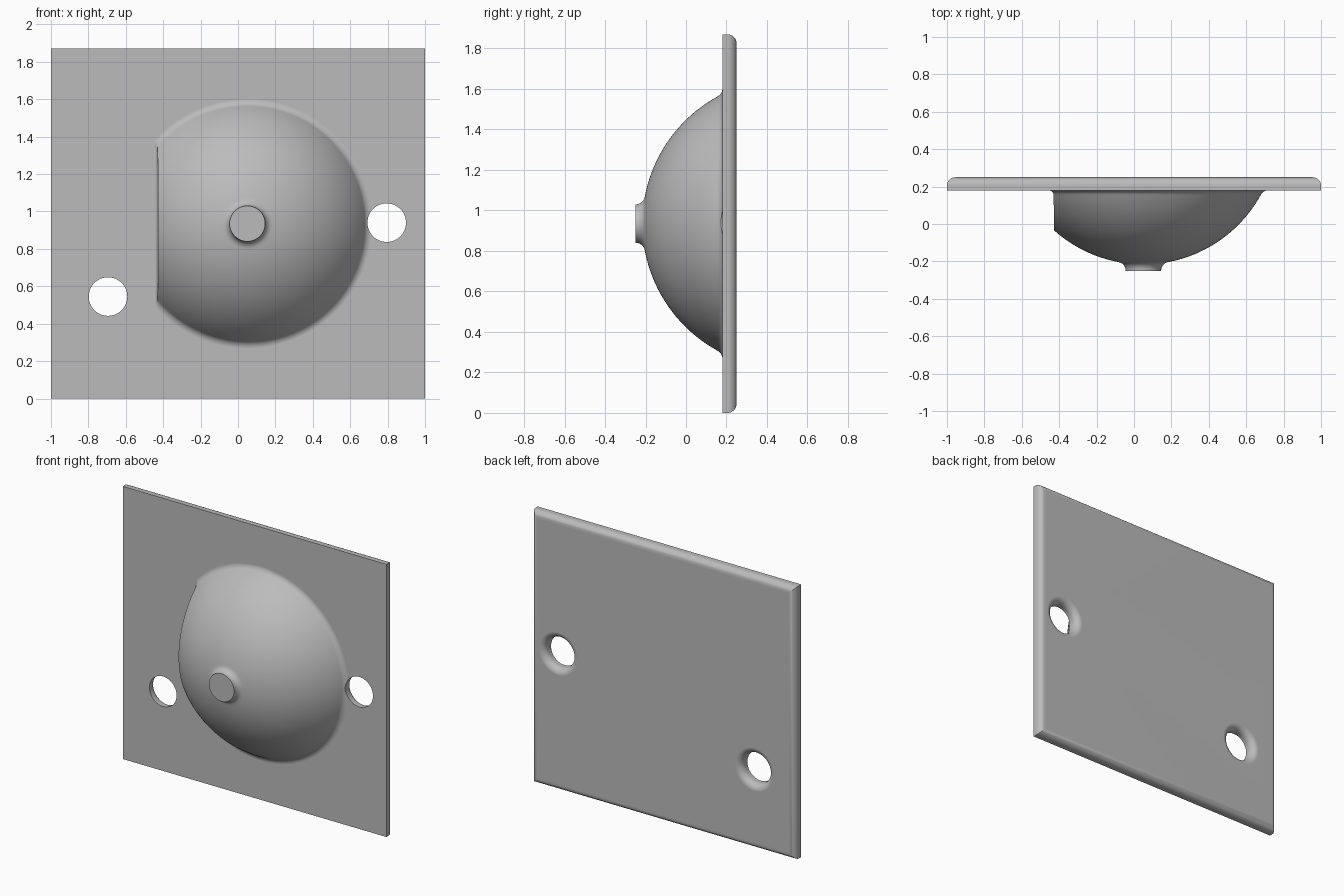
import bpy, bmesh
from math import sin, cos, pi, sqrt, atan2, radians

cube = bpy.data.objects.get("Cube")
if cube:
    bpy.data.objects.remove(cube, do_unlink=True)

FRONT, BACK, HEIGHT = 0.18, 0.25, 1.87      # plate faces and height
CX, CZ = 0.05, 0.935                        # dome axis
R, CY = 0.716, 0.5                          # dome sphere radius and centre depth
F = 0.045                                   # fillet radius

grey = bpy.data.materials.new("plain_grey")
grey.use_nodes = True
colour = (0.5, 0.5, 0.5, 1)
grey.diffuse_color = colour
grey.node_tree.nodes["Principled BSDF"].inputs["Base Color"].default_value = colour


def make(name, bm):
    bmesh.ops.recalc_face_normals(bm, faces=bm.faces)
    mesh = bpy.data.meshes.new(name)
    bm.to_mesh(mesh)
    bm.free()
    mesh.materials.append(grey)
    obj = bpy.data.objects.new(name, mesh)
    bpy.context.collection.objects.link(obj)
    return obj


def arc(cr, cy, rad, a0, a1, n):
    steps = [a0 + (a1 - a0) * i / n for i in range(n + 1)]
    return [(cr + rad * cos(a), cy + rad * sin(a)) for a in steps]


def lathe(name, profile, x, z, segments):
    """Closed solid turned about an axis along y; profile holds (radius, y)."""
    bm = bmesh.new()
    angles = [2 * pi * k / segments for k in range(segments)]
    rings = [[bm.verts.new((x + r * cos(a), y, z + r * sin(a))) for a in angles]
             for r, y in profile]
    for low, high in zip(rings, rings[1:]):
        for k in range(segments):
            n = (k + 1) % segments
            bm.faces.new((low[k], low[n], high[n], high[k]))
    bm.faces.new(rings[0])
    bm.faces.new(rings[-1])
    return make(name, bm)


def boolean(target, tool, operation):
    mod = target.modifiers.new(operation.lower(), "BOOLEAN")
    mod.operation, mod.object, mod.solver = operation, tool, "EXACT"
    bpy.context.view_layer.objects.active = target
    bpy.ops.object.modifier_apply(modifier=mod.name)
    bpy.data.objects.remove(tool, do_unlink=True)


# Plate with rounded rear edges
bm = bmesh.new()
bmesh.ops.create_cube(bm, size=1)
for v in bm.verts:
    v.co = (2 * v.co.x, BACK if v.co.y > 0 else FRONT, (v.co.z + 0.5) * HEIGHT)
rear = [e for e in bm.edges if all(v.co.y > BACK - 0.01 for v in e.verts)]
bmesh.ops.bevel(bm, geom=rear, offset=F, segments=8, profile=0.5, affect="EDGES")
plate = make("domed_plate", bm)

# Dome with a small boss, filleted into each other and into the plate
boss_r = 0.095
tip_y = CY - sqrt((R + F) ** 2 - (boss_r + F) ** 2)
tip_angle = atan2(CY - tip_y, -boss_r - F)
foot_y = FRONT - F
foot_r = sqrt((R + F) ** 2 - (CY - foot_y) ** 2)
foot_angle = atan2(CY - foot_y, -foot_r)
sphere_start, sphere_end = tip_angle - pi, foot_angle - pi
profile = [(boss_r, -0.25)]
profile += arc(boss_r + F, tip_y, F, pi, tip_angle, 6)
profile += [(-r, y) for r, y in arc(0, CY, R, -pi - sphere_start, -pi - sphere_end, 40)][1:-1]
profile += arc(foot_r, foot_y, F, foot_angle, pi / 2, 8)
profile.append((foot_r, FRONT + 0.02))
dome = lathe("dome", profile, CX, CZ, 160)

# Slice off one side of the dome, leaving a small fillet at the wall foot
wall, f = -0.43, 0.025
outline = [(-1, -0.4), (wall + 0.01, -0.4)]
outline += arc(wall - f, FRONT - f, f, 0, pi / 2, 6)
outline += [(wall - f, FRONT + 0.002), (-1, FRONT + 0.002)]
bm = bmesh.new()
base = bm.faces.new([bm.verts.new((x, y, 0)) for x, y in outline])
ext = bmesh.ops.extrude_face_region(bm, geom=[base])
bmesh.ops.translate(bm, vec=(0, 0, 2), verts=[v for v in ext["geom"] if isinstance(v, bmesh.types.BMVert)])
boolean(dome, make("side_cutter", bm), "DIFFERENCE")
boolean(plate, dome, "UNION")

# Screw holes, rounded outwards at the rear
hole_r = 0.103
for x, z in ((-0.695, 0.545), (0.795, 0.94)):
    flare = arc(hole_r + F, BACK - F, F, pi, pi / 2, 8)
    hole = [(hole_r, -0.1)] + flare + [(hole_r + F, BACK + 0.1)]
    boolean(plate, lathe("hole_cutter", hole, x, z, 64), "DIFFERENCE")

# Smooth shading with sharp edges kept
bpy.ops.object.select_all(action="DESELECT")
plate.select_set(True)
bpy.context.view_layer.objects.active = plate
bpy.ops.object.shade_smooth_by_angle(angle=radians(30))
weighted = plate.modifiers.new("even_shading", "WEIGHTED_NORMAL")
weighted.keep_sharp = True
